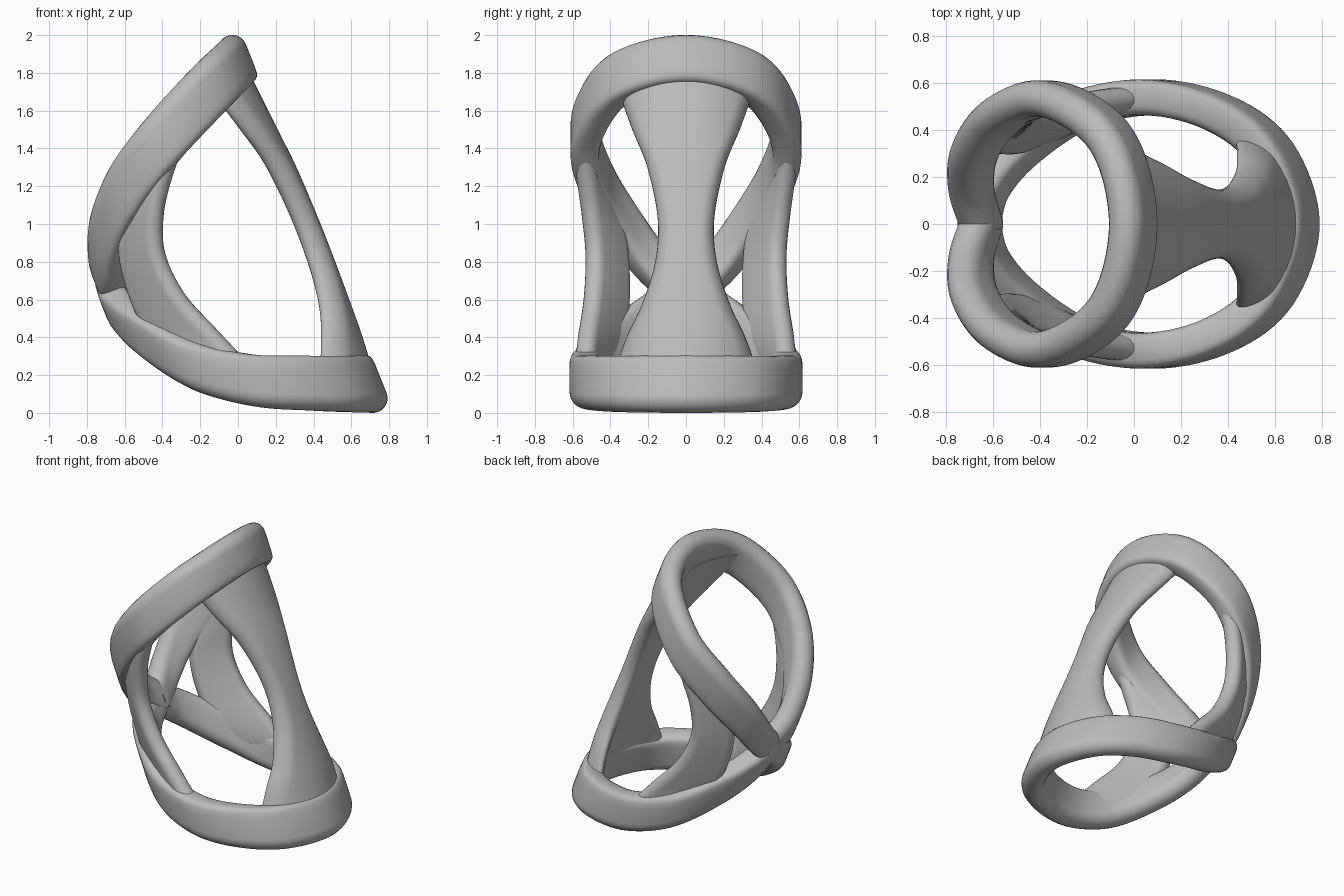
import bpy, bmesh, math
from mathutils import Vector

cube = bpy.data.objects.get("Cube")
if cube:
    bpy.data.objects.remove(cube)

grey = bpy.data.materials.new("plain grey")
grey.use_nodes = True
grey.diffuse_color = (0.5, 0.5, 0.5, 1)
grey.node_tree.nodes["Principled BSDF"].inputs["Base Color"].default_value = (0.5, 0.5, 0.5, 1)


def spline(points, steps=8):
    """Smooth curve through the points (Catmull-Rom)."""
    p = [Vector(q) for q in points]
    p = [2 * p[0] - p[1]] + p + [2 * p[-1] - p[-2]]
    out = []
    for i in range(1, len(p) - 2):
        a, b, c, d = p[i - 1:i + 3]
        for k in range(steps):
            t = k / steps
            out.append(0.5 * (2 * b + (c - a) * t + (2 * a - 5 * b + 4 * c - d) * t ** 2
                              + (3 * b - a - 3 * c + d) * t ** 3))
    return out + [p[-2]]


def loft(name, sections):
    """Closed sections joined into one smooth solid."""
    bm = bmesh.new()
    rings = [[bm.verts.new(v) for v in s] for s in sections]
    n = len(rings[0])
    for r, s in zip(rings, rings[1:]):
        for i in range(n):
            j = (i + 1) % n
            bm.faces.new((r[i], r[j], s[j], s[i]))
    bm.faces.new(rings[0][::-1])
    bm.faces.new(rings[-1])
    bmesh.ops.recalc_face_normals(bm, faces=bm.faces)
    mesh = bpy.data.meshes.new(name)
    bm.to_mesh(mesh)
    bm.free()
    obj = bpy.data.objects.new(name, mesh)
    bpy.context.collection.objects.link(obj)
    mesh.materials.append(grey)
    bpy.ops.object.select_all(action='DESELECT')
    obj.select_set(True)
    bpy.context.view_layer.objects.active = obj
    bpy.ops.object.shade_smooth_by_angle(angle=math.radians(40))


def spow(v, e):
    return math.copysign(abs(v) ** e, v)


def band(name, edge_a, edge_b, radius, square=1.0, n=10):
    """Strap between two edge curves, round at edge a, squarer at edge b."""
    a, b = spline(edge_a), spline(edge_b)
    sections = []
    for i in range(len(a)):
        lo, hi = max(i - 1, 0), min(i + 1, len(a) - 1)
        t = (a[hi] - a[lo] + b[hi] - b[lo]).normalized()
        u = b[i] - a[i]
        u = (u - t * u.dot(t)).normalized()
        w = u.cross(t)
        sec = []
        for centre, sign, e in ((a[i], -1, 1.0), (b[i], 1, square)):
            for k in range(n + 1):
                ang = math.pi * k / n
                c, s = spow(math.cos(ang), e), spow(math.sin(ang), e)
                sec.append(centre + radius * sign * (w * c + u * s))
        sections.append(sec)
    loft(name, sections)


def both_sides(half):
    """Half path from the +x point to the crossing, mirrored in y."""
    return [(x, -y, z) for x, y, z in half[:0:-1]] + half


def shifted(points, direction, heights):
    return [tuple(Vector(p) + Vector(direction) * h) for p, h in zip(points, heights)]


AXIS = (0.37, 0, -0.93)

# Upper ring, sweeping down to the crossing
upper = [(-0.03, 0, 1.924), (-0.08, 0.27, 1.875), (-0.2, 0.44, 1.76), (-0.41, 0.535, 1.53),
         (-0.6, 0.46, 1.28), (-0.705, 0.31, 1.03), (-0.715, 0.15, 0.81), (-0.66, -0.02, 0.66)]
upper_low = shifted(upper, AXIS, [0.125, 0.13, 0.14, 0.14, 0.14, 0.12, 0.09, 0.06])
band("upper_ring", both_sides(upper), both_sides(upper_low), 0.077, 0.6)

# Lower ring, sweeping up to the crossing
lower = [(0.715, 0, 0.077), (0.615, 0.3, 0.08), (0.4, 0.47, 0.088), (0.1, 0.54, 0.11),
         (-0.2, 0.485, 0.19), (-0.45, 0.325, 0.345), (-0.6, 0.155, 0.49), (-0.65, -0.02, 0.61)]
lower_top = shifted(lower, [-v for v in AXIS], [0.155, 0.15, 0.145, 0.135, 0.13, 0.12, 0.09, 0.06])
band("lower_ring", both_sides(lower), both_sides(lower_top), 0.077, 0.6)

# Side struts between the rings
front_edge = [(-0.33, 0.535, 1.46), (-0.4, 0.525, 1.27), (-0.45, 0.495, 1.05),
              (-0.44, 0.475, 0.83), (-0.33, 0.485, 0.6), (-0.15, 0.515, 0.4), (0.0, 0.535, 0.24)]
back_edge = [(-0.53, 0.49, 1.3), (-0.59, 0.42, 1.12), (-0.585, 0.375, 0.95),
             (-0.56, 0.355, 0.75), (-0.48, 0.36, 0.53), (-0.36, 0.4, 0.37), (-0.16, 0.5, 0.2)]
for side, sign in (("back", 1), ("front", -1)):
    edges = [[(x, y * sign, z) for x, y, z in e] for e in (front_edge, back_edge)]
    band("side_strut_" + side, *edges, 0.057)

# Hourglass plate: outer x, half width, height
rows = [(0.07, 0.36, 1.78), (0.13, 0.34, 1.66), (0.21, 0.285, 1.5), (0.31, 0.205, 1.3),
        (0.425, 0.15, 1.03), (0.515, 0.163, 0.8), (0.6, 0.235, 0.57), (0.66, 0.315, 0.4),
        (0.72, 0.385, 0.2)]
R, RAD, N = 0.47, 0.068, 12
sections = []
for x0, w, z in spline(rows, 6):
    flat = w - RAD
    outline = [(-flat + 2 * flat * k / N, RAD) for k in range(N)]
    outline += [(flat + RAD * math.sin(math.pi * k / N), RAD * math.cos(math.pi * k / N)) for k in range(N)]
    sec = []
    for y, d in outline + [(-y, -d) for y, d in outline]:
        bend = R - math.sqrt(R * R - y * y)
        sec.append((x0 - RAD + d - bend, y, z))
    sections.append(sec)
loft("hourglass_plate", sections)
